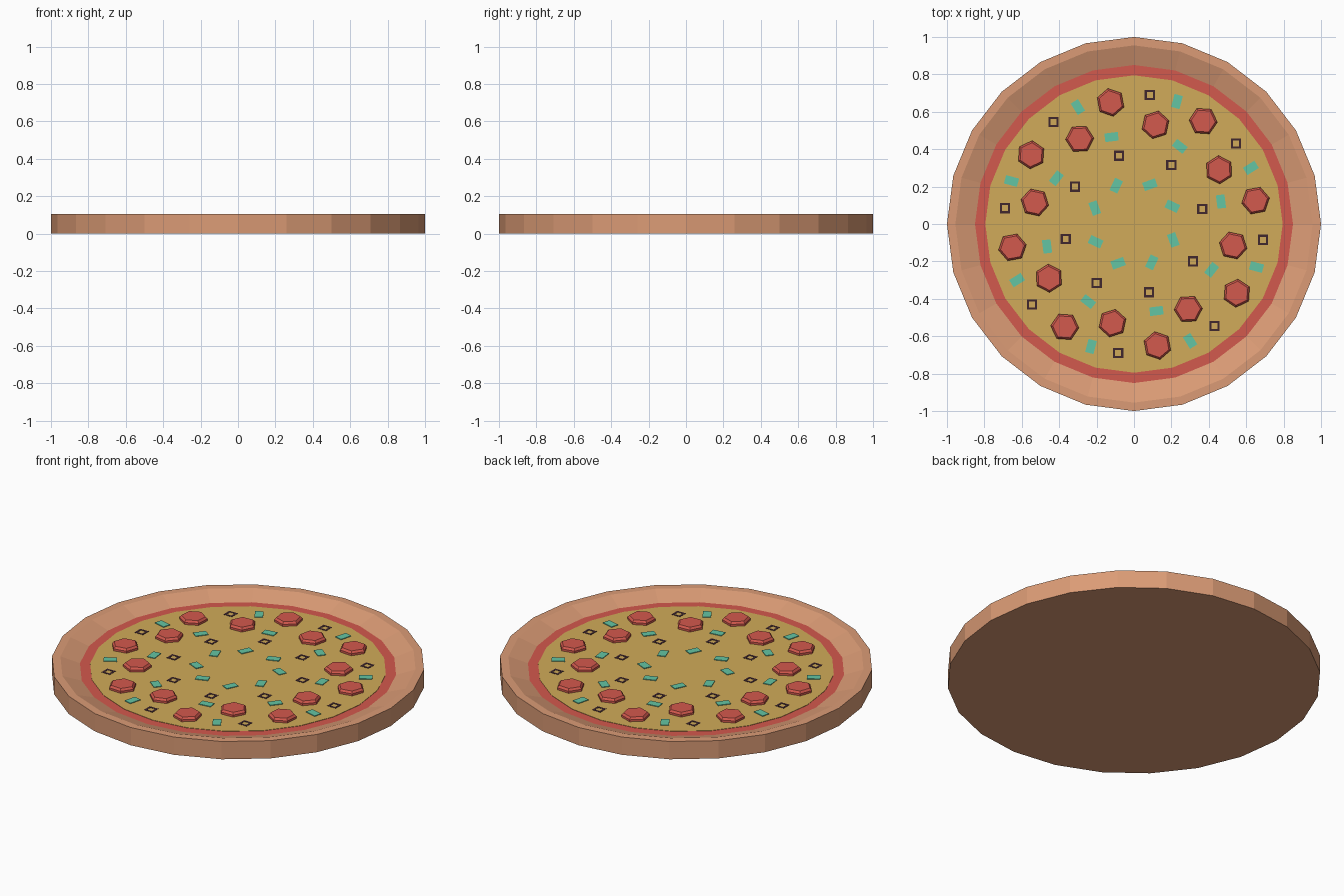
import bpy, bmesh, math
from mathutils import Matrix, Vector

if "Cube" in bpy.data.objects:
    bpy.data.objects.remove(bpy.data.objects["Cube"])


def material(name, rgb):
    m = bpy.data.materials.new(name)
    m.diffuse_color = (*rgb, 1)
    m.use_nodes = True
    m.node_tree.nodes["Principled BSDF"].inputs["Base Color"].default_value = m.diffuse_color
    return m


CRUST = material("baked crust", (0.71, 0.33, 0.18))
RED = material("tomato red", (0.65, 0.10, 0.075))
CHEESE = material("cheese yellow", (0.64, 0.41, 0.10))
GREEN = material("pepper green", (0.127, 0.56, 0.37))
DARK = material("olive dark", (0.05, 0.02, 0.027))
TOP = 0.071   # height of the cheese surface


def finish(name, bm, mat):
    me = bpy.data.meshes.new(name)
    bmesh.ops.recalc_face_normals(bm, faces=bm.faces)
    bm.to_mesh(me)
    bm.free()
    me.materials.append(mat)
    ob = bpy.data.objects.new(name, me)
    bpy.context.collection.objects.link(ob)
    return ob


def lathe(bm, profile, sides, place=Matrix(), closed=False):
    """Spin (radius, z) points; cap both ends unless the profile is closed."""
    rings = []
    for r, z in profile:
        rings.append([bm.verts.new(place @ Vector((
            r * math.cos(math.tau * i / sides),
            r * math.sin(math.tau * i / sides), z))) for i in range(sides)])
    pairs = list(zip(rings, rings[1:]))
    if closed:
        pairs.append((rings[-1], rings[0]))
    else:
        bm.faces.new(rings[0])
        bm.faces.new(rings[-1])
    for a, b in pairs:
        for i in range(sides):
            j = (i + 1) % sides
            bm.faces.new((a[i], a[j], b[j], b[i]))


def quarter_turns(x, y, angle):
    """Placements of one topping repeated around the four quarters."""
    for q in range(4):
        yield (Matrix.Rotation(q * math.pi / 2, 4, 'Z')
               @ Matrix.Translation((x, y, TOP))
               @ Matrix.Rotation(angle, 4, 'Z'))


# crust with raised rim
bm = bmesh.new()
lathe(bm, [(1, 0), (1, 0.105), (0.955, 0.105), (0.85, 0.069), (0.84, 0.06)], 24)
finish("crust", bm, CRUST)

# sauce and cheese layers
bm = bmesh.new()
lathe(bm, [(0.85, 0.062), (0.85, 0.069)], 24)
finish("sauce", bm, RED)
bm = bmesh.new()
lathe(bm, [(0.795, 0.065), (0.795, TOP)], 24)
finish("cheese", bm, CHEESE)

# pepperoni: tapered hexagons with a corner pointing outward
bm = bmesh.new()
for x, y in [(0.65, 0.125), (0.455, 0.29), (0.37, 0.55), (0.115, 0.53)]:
    for place in quarter_turns(x, y, math.atan2(y, x)):
        lathe(bm, [(0.076, 0), (0.076, 0.012), (0.065, 0.024)], 6, place)
finish("pepperoni", bm, RED)

# green pepper bits: small thin plates
bm = bmesh.new()
for x, y, deg in [(0.23, 0.655, 75), (0.245, 0.415, -38), (0.625, 0.30, 32),
                  (0.465, 0.12, 97), (0.085, 0.21, 20), (0.205, 0.095, -25)]:
    for place in quarter_turns(x, y, math.radians(deg)):
        bmesh.ops.create_cube(bm, size=1, matrix=place
                              @ Matrix.Translation((0, 0, 0.002))
                              @ Matrix.Diagonal((0.072, 0.046, 0.004, 1)))
finish("pepper_bits", bm, GREEN)

# olive slices: tiny square rings
bm = bmesh.new()
for x, y in [(0.085, 0.69), (0.545, 0.43), (0.20, 0.315), (0.365, 0.08)]:
    for place in quarter_turns(x, y, math.pi / 4):
        lathe(bm, [(0.039, -0.001), (0.039, 0.0015), (0.022, 0.0015),
                   (0.022, -0.001)], 4, place, closed=True)
finish("olive_slices", bm, DARK)
